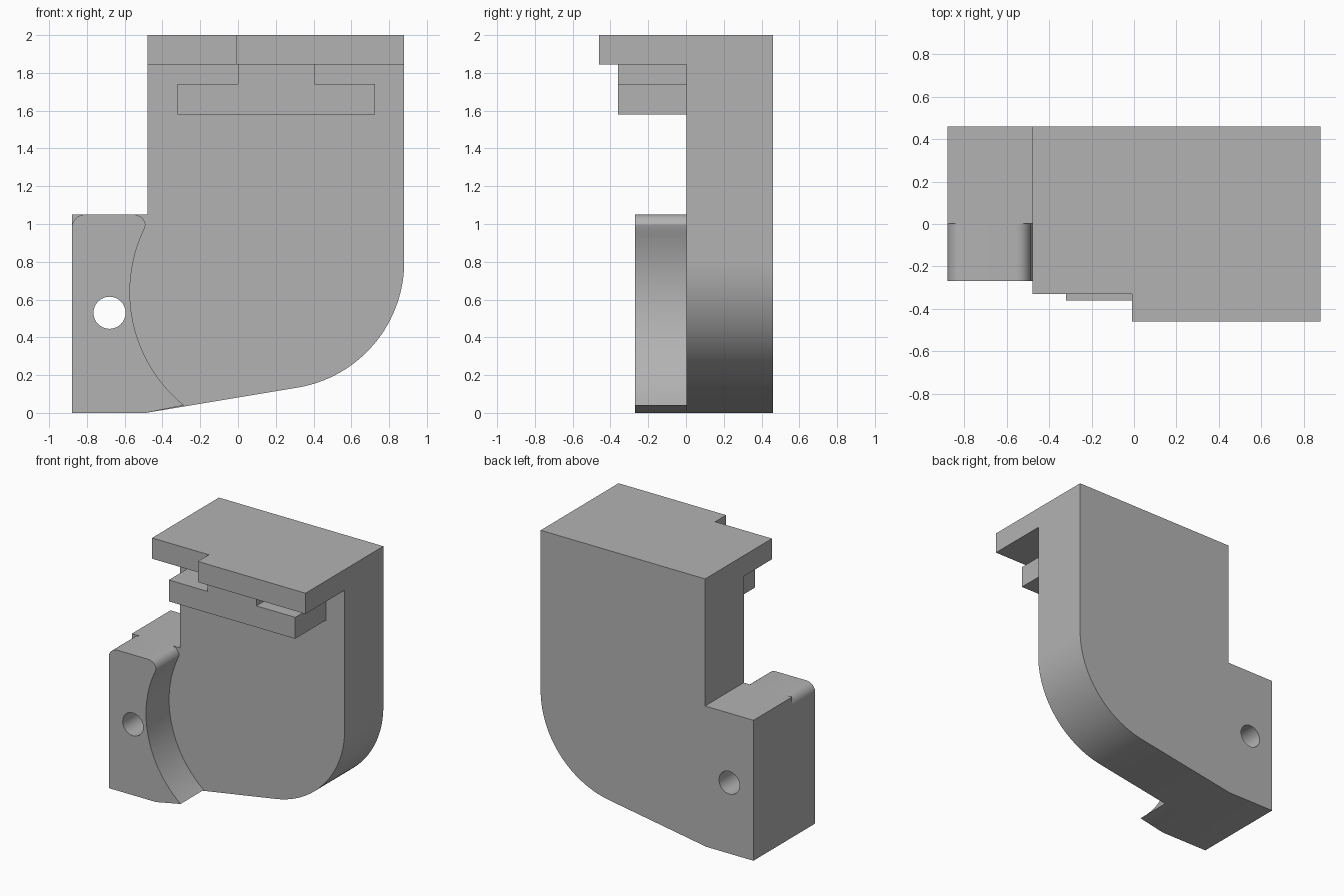
import bpy, bmesh
from math import radians, cos, sin

cube = bpy.data.objects.get("Cube")
if cube:
    bpy.data.objects.remove(cube, do_unlink=True)

grey = bpy.data.materials.new("plain grey")
grey.use_nodes = True
COLOR = (0.45, 0.45, 0.45, 1)
grey.diffuse_color = COLOR
grey.node_tree.nodes["Principled BSDF"].inputs["Base Color"].default_value = COLOR

FRONT, BACK = 0.003, 0.46   # depth range of the main body


def arc(cx, cz, r, start, end, steps):
    """Points on a circular arc, angles in degrees."""
    angles = [radians(start + (end - start) * i / steps) for i in range(steps + 1)]
    return [(cx + r * cos(a), cz + r * sin(a)) for a in angles]


def prism(name, outline, low, high, axis="y"):
    """Extrude an outline along y (outline in x, z) or along z (outline in x, y)."""
    place = (lambda p, d: (p[0], d, p[1])) if axis == "y" else (lambda p, d: (p[0], p[1], d))
    bm = bmesh.new()
    face = bm.faces.new([bm.verts.new(place(p, low)) for p in outline])
    new = bmesh.ops.extrude_face_region(bm, geom=[face])["geom"]
    offset = place((0, 0), high - low)
    bmesh.ops.translate(bm, vec=offset, verts=[v for v in new if isinstance(v, bmesh.types.BMVert)])
    bmesh.ops.recalc_face_normals(bm, faces=bm.faces)
    mesh = bpy.data.meshes.new(name)
    bm.to_mesh(mesh)
    bm.free()
    mesh.materials.append(grey)
    obj = bpy.data.objects.new(name, mesh)
    bpy.context.collection.objects.link(obj)
    return obj


def box(x0, x1, z0, z1):
    return [(x0, z0), (x1, z0), (x1, z1), (x0, z1)]


# Main body: sloping underside, large rounded corner, step on the right
body = prism("main_body",
             [(-0.88, 0), (-0.49, 0)] + arc(0.205, 0.8, 0.675, -80.2, 0, 32)
             + [(0.88, 2), (-0.48, 2), (-0.48, 1.05), (-0.88, 1.05)], FRONT, BACK)

# Side lug: concave inner edge and rounded top corners
lug = prism("side_lug",
            [(-0.88, 0), (-0.49, 0)] + arc(0.2, 0.64, 0.772, 231, 154, 32)
            + arc(-0.553, 0.985, 0.065, 10, 90, 8)
            + arc(-0.81, 0.98, 0.07, 90, 180, 8), -0.27, FRONT)

# Top plate with a stepped front edge
prism("top_plate",
      [(-0.48, FRONT), (-0.48, -0.33), (-0.01, -0.33), (-0.01, -0.46),
       (0.88, -0.46), (0.88, FRONT)], 1.845, 2, axis="z")

# T-shaped rail hanging under the plate
prism("rail", box(-0.32, 0.725, 1.58, 1.74)[:2] + [(0.725, 1.74), (0.405, 1.74), (0.405, 1.845),
      (0, 1.845), (0, 1.74), (-0.32, 1.74)], -0.36, FRONT)

# Bolt hole through lug and body
cutter = prism("hole_cutter", arc(-0.68, 0.53, 0.085, 0, 348.75, 31), -0.6, 0.6)
cutter.hide_render = True
for obj in (body, lug):
    mod = obj.modifiers.new("bolt_hole", "BOOLEAN")
    mod.operation = "DIFFERENCE"
    mod.solver = "EXACT"
    mod.object = cutter
    bpy.context.view_layer.objects.active = obj
    bpy.ops.object.modifier_apply(modifier=mod.name)
bpy.data.objects.remove(cutter, do_unlink=True)

# Smooth the curved walls, keep the edges sharp
for obj in (body, lug):
    bpy.ops.object.select_all(action="DESELECT")
    obj.select_set(True)
    bpy.context.view_layer.objects.active = obj
    bpy.ops.object.shade_smooth_by_angle(angle=radians(20))
